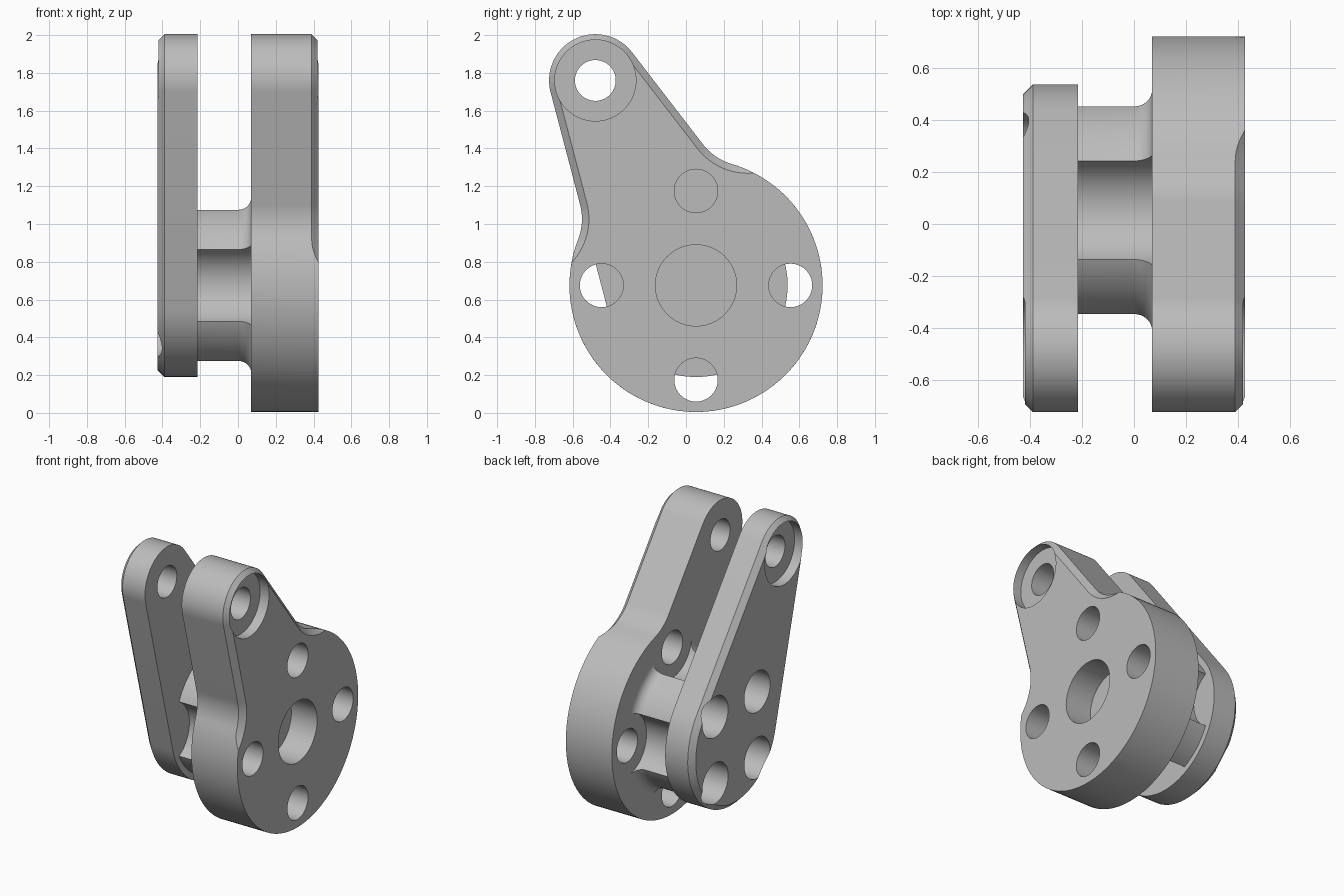
import bpy, bmesh, math
from math import cos, sin, acos, atan2, pi, sqrt

if "Cube" in bpy.data.objects:
    bpy.data.objects.remove(bpy.data.objects["Cube"])

HUB = (0.053, 0.675)      # main axis (y, z)
EYE = (-0.48, 1.76)       # small end axis (y, z)
AX, AZ = EYE[0] - HUB[0], EYE[1] - HUB[1]
L, PHI = math.hypot(AX, AZ), atan2(AZ, AX)
R_EYE, R_HUB, R_DISC, R_FIL = 0.245, 0.485, 0.67, 0.30
CH = 0.037                # chamfer size
XO = 0.427                # outer face of both plates
THETA = acos((R_HUB - R_EYE) / L)

grey = bpy.data.materials.new("machined_grey")
grey.diffuse_color = (0.5, 0.5, 0.5, 1)
grey.use_nodes = True
grey.node_tree.nodes["Principled BSDF"].inputs["Base Color"].default_value = grey.diffuse_color


def arc(c, r, a0, a1, n):
    return [(c[0] + r * cos(a0 + (a1 - a0) * i / n),
             c[1] + r * sin(a0 + (a1 - a0) * i / n)) for i in range(n + 1)]


def place(pts):
    """Arm-aligned coordinates to (y, z)."""
    return [(HUB[0] + a * cos(PHI) - b * sin(PHI),
             HUB[1] + a * sin(PHI) + b * cos(PHI)) for a, b in pts]


def link_outline(o):
    """Tapered link, inset by o."""
    return place(arc((L, 0), R_EYE - o, -THETA, THETA, 40)
                 + arc((0, 0), R_HUB - o, THETA, 2 * pi - THETA, 56))


def web_outline(o):
    """Disc with a filleted arm; only the arm and fillets are inset by o."""
    t = sqrt((R_DISC + R_FIL) ** 2 - (R_HUB + R_FIL) ** 2)
    h = R_HUB + R_FIL
    f = (h * cos(THETA) + t * sin(THETA), h * sin(THETA) - t * cos(THETA))
    d, psi, rf = math.hypot(*f), atan2(f[1], f[0]), R_FIL + o
    delta = acos(min(1, (R_DISC ** 2 + d * d - rf * rf) / (2 * R_DISC * d)))
    eps = acos(min(1, (rf * rf + d * d - R_DISC ** 2) / (2 * rf * d)))
    fillet = arc(f, rf, THETA + pi, psi + pi - eps, 16)
    disc = arc((0, 0), R_DISC, psi + delta, 2 * pi - psi - delta, 90)[1:-1]
    return place(arc((L, 0), R_EYE - o, -THETA, THETA, 40) + fillet + disc
                 + [(a, -b) for a, b in reversed(fillet)])


def loft(name, rings):
    """Solid through rings of (x, outline) with equal point counts."""
    bm = bmesh.new()
    vs = [[bm.verts.new((x, y, z)) for y, z in pts] for x, pts in rings]
    n = len(vs[0])
    for a, b in zip(vs, vs[1:]):
        for i in range(n):
            j = (i + 1) % n
            bm.faces.new((a[i], a[j], b[j], b[i]))
    bm.faces.new(vs[0])
    bm.faces.new(vs[-1])
    bmesh.ops.recalc_face_normals(bm, faces=bm.faces)
    me = bpy.data.meshes.new(name)
    bm.to_mesh(me)
    bm.free()
    me.materials.append(grey)
    ob = bpy.data.objects.new(name, me)
    bpy.context.collection.objects.link(ob)
    return ob


def rod(c, r, x0, x1):
    pts = arc(c, r, 0, 2 * pi, 64)[:-1]
    return loft("cutter", [(x0, pts), (x1, pts)])


def finish(ob, cutters):
    """Cut the holes, then shade smooth with sharp edges."""
    for c in cutters:
        m = ob.modifiers.new("cut", 'BOOLEAN')
        m.operation, m.solver, m.object = 'DIFFERENCE', 'EXACT', c
    bpy.context.view_layer.update()
    dg = bpy.context.evaluated_depsgraph_get()
    me = bpy.data.meshes.new_from_object(ob.evaluated_get(dg))
    ob.modifiers.clear()
    ob.data = me
    me.name = ob.name
    for c in cutters:
        bpy.data.objects.remove(c)
    bpy.ops.object.select_all(action='DESELECT')
    ob.select_set(True)
    bpy.context.view_layer.objects.active = ob
    bpy.ops.object.shade_smooth_by_angle(angle=math.radians(25))


def around(radius, start):
    return [(HUB[0] + radius * cos(start + k * pi / 2),
             HUB[1] + radius * sin(start + k * pi / 2)) for k in range(4)]


bolts = around(0.5, 0)
screws = around(0.329, pi / 4)

# Thick web plate: bolt holes, blind centre bore, counterbored eye
insets = [CH * (k / 6) ** 2 for k in range(7)]
web = loft("web_plate", [(0.07, web_outline(0))]
           + [(XO - CH + o, web_outline(o)) for o in insets])
finish(web, [rod(b, 0.115, 0, 0.5) for b in bolts]
       + [rod(HUB, 0.215, XO - 0.2, 0.5),
          rod(EYE, 0.108, 0, 0.5), rod(EYE, 0.215, XO - 0.07, 0.5)])

# Thin link plate: four screw pockets, counterbored eye
link = loft("link_plate", [(-XO, link_outline(CH)), (-XO + CH, link_outline(0)),
                           (-0.215, link_outline(0))])
finish(link, [rod(s, 0.143, -0.5, -0.225) for s in screws]
      + [rod(EYE, 0.108, -0.5, 0), rod(EYE, 0.215, -0.5, -XO + 0.07)])

# Crank pin with a base fillet, scalloped around the bolt holes
sections = [(-0.22, 0.443)]
for k in range(9):
    a = pi / 2 * k / 8
    sections.append((0.07 * sin(a), 0.443 + 0.07 * (1 - cos(a))))
sections.append((0.08, 0.513))
pin = loft("crank_pin", [(x, arc(HUB, r, 0, 2 * pi, 96)[:-1]) for x, r in sections])
finish(pin, [rod(b, 0.215, -0.3, 0.2) for b in bolts])
